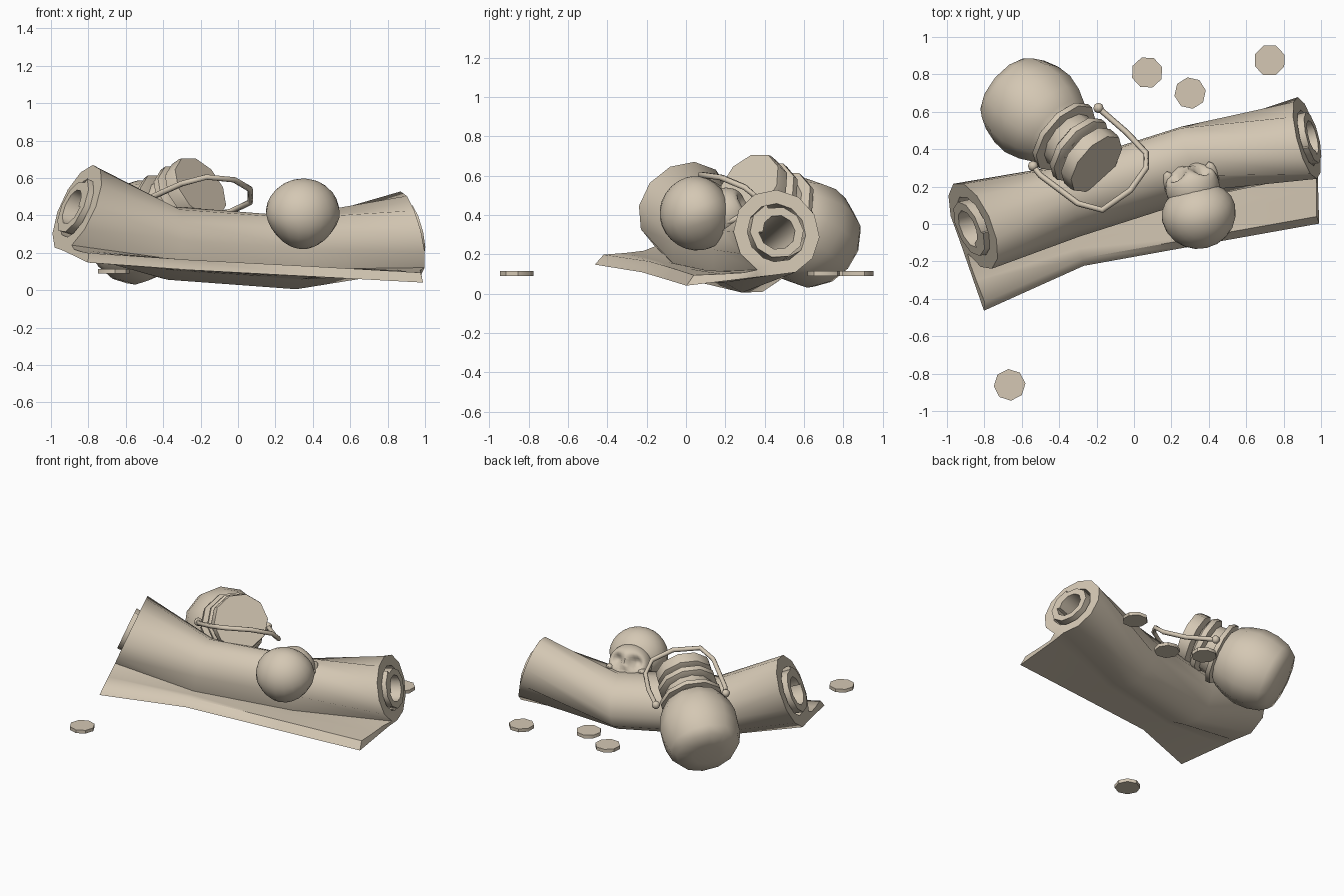
import bpy
import bmesh
from math import sin, cos, pi, radians, exp
from mathutils import Vector, Matrix

if "Cube" in bpy.data.objects:
    bpy.data.objects.remove(bpy.data.objects["Cube"])

# One shared colour
clay = bpy.data.materials.new("beige clay")
clay.use_nodes = True
COLOUR = (0.66, 0.575, 0.455, 1)
clay.diffuse_color = COLOUR
clay.node_tree.nodes["Principled BSDF"].inputs["Base Color"].default_value = COLOUR


def finish(name, bm, matrix=Matrix(), angle=45):
    bmesh.ops.recalc_face_normals(bm, faces=bm.faces)
    mesh = bpy.data.meshes.new(name)
    bm.to_mesh(mesh)
    bm.free()
    mesh.transform(matrix)
    mesh.materials.append(clay)
    mesh.shade_smooth()
    mesh.set_sharp_from_angle(angle=radians(angle))
    ob = bpy.data.objects.new(name, mesh)
    bpy.context.collection.objects.link(ob)


def skin(bm, rings):
    """Join closed rings of vertices with quads."""
    for a, b in zip(rings, rings[1:]):
        for i in range(len(a)):
            j = (i + 1) % len(a)
            bm.faces.new((a[i], a[j], b[j], b[i]))


def bridge(bm, a, b):
    """Fill between two open rows of vertices."""
    for i in range(len(a) - 1):
        bm.faces.new((a[i], a[i + 1], b[i + 1], b[i]))


def lathe(name, profile, sides, matrix, angle=45):
    """Spin (radius, height) pairs round z and close both ends."""
    bm = bmesh.new()
    rings = [[bm.verts.new((r * cos(2 * pi * i / sides), r * sin(2 * pi * i / sides), z))
              for i in range(sides)] for r, z in profile]
    skin(bm, rings)
    bm.faces.new(rings[0])
    bm.faces.new(rings[-1])
    finish(name, bm, matrix, angle)


def polar(r, degrees):
    a = radians(degrees)
    return Vector((-sin(a), -cos(a))) * r


# Scroll sections: centre, heading, tilt, radius, sheet reach, sheet drop, sheet slip, join angle, join flare
SECTIONS = [
    ((-0.86, -0.01, 0.44), 23, 23, 0.25, 0.42, -0.29, 0, 30, 1.0),
    ((-0.36, 0.12, 0.25), 18, 8, 0.20, 0.335, -0.115, 0, 64, 1.08),
    ((0.30, 0.33, 0.20), 14, 0, 0.20, 0.425, -0.10, 0, 66, 1.08),
    ((0.925, 0.46, 0.31), 14, -14, 0.225, 0.44, -0.25, 0.25, 30, 1.0),
]
SHEET, TURNS = 0.055, 11


def placer(section, push=0):
    """Return a function that puts a 2D section point into space."""
    centre, turn, tilt = Vector(section[0]), radians(section[1]), radians(section[2])
    along = Vector((cos(turn), sin(turn), 0))
    u = Vector((sin(turn), -cos(turn), 0))
    v = Vector((0, 0, cos(tilt))) + along * sin(tilt)
    centre += v.cross(u) * push
    return lambda p, slip=0: centre + u * p.x + v * p.y - along * slip * p.x


# Outer roll with the loose sheet flowing out of its front
bm = bmesh.new()
outlines, tunnels = [], []
for k, section in enumerate(SECTIONS):
    r, edge, drop, slip, join, flare = section[3:]
    place = placer(section)
    angles = [22 - join + i * 338 / TURNS for i in range(TURNS + 1)]
    angles = [a + (360 - join - angles[-1]) for a in angles]
    roll = [polar(r, a) for a in angles]
    roll[-1] = roll[-1] * flare
    rim_top, rim_low = Vector((edge - 0.02, drop + SHEET / 2)), Vector((edge + 0.02, drop - SHEET / 2))
    tops, lows = [], []
    for f in (0.2, 0.55, 1):
        tops.append(Vector((roll[-1].x + f * (rim_top.x - roll[-1].x),
                            roll[-1].y + f ** 0.4 * (rim_top.y - roll[-1].y))))
        lows.append(roll[0].lerp(rim_low, f))
    roll, tops, lows = ([bm.verts.new(place(p, s)) for p in row]
                        for row, s in ((roll, 0), (tops, slip), (lows, slip)))
    tunnel = [bm.verts.new(place(polar(r * 0.68, a))) for a in angles]
    if k in (0, len(SECTIONS) - 1):
        bridge(bm, roll, tunnel)
        bm.faces.new((roll[-1], roll[0], tunnel[0], tunnel[-1]))
        bridge(bm, [roll[-1]] + tops, [roll[0]] + lows)
    outlines.append(roll + tops + lows[::-1])
    tunnels.append(tunnel)
skin(bm, outlines)
skin(bm, tunnels)
finish("scroll_sheet", bm, angle=52)

# Inner curl of the roll, standing out at both ends
bm = bmesh.new()
rings = []
for section, push in zip(SECTIONS, (-0.03, 0, 0, 0.03)):
    r, place = section[3], placer(section, push)
    curl = [(36 * i + 200, r * (0.67 - 0.01 * i)) for i in range(13)]
    outer = [bm.verts.new(place(polar(q, a))) for a, q in curl]
    inner = [bm.verts.new(place(polar(q - 0.2 * r, a))) for a, q in curl]
    if push:
        bridge(bm, outer, inner)
    rings.append(outer + inner[::-1])
skin(bm, rings)
finish("scroll_core", bm)

# Jar leaning on the scroll, heights measured back from its mouth
axis = Vector((0.67, -0.57, 0.475)).normalized()
jar_frame = Matrix.Translation((-0.2, 0.32, 0.55)) @ axis.to_track_quat('Z', 'Y').to_matrix().to_4x4()
lathe("jar_body", [(0.16, -0.10), (0.165, -0.27), (0.21, -0.305), (0.245, -0.38), (0.268, -0.47),
                   (0.264, -0.56), (0.24, -0.65), (0.205, -0.70), (0.1, -0.72)], 12, jar_frame, 65)
lathe("jar_lid", [(0.185, 0), (0.19, -0.02), (0.19, -0.075), (0.16, -0.09)], 10, jar_frame)
lathe("jar_collar", [(0.165, -0.10), (0.20, -0.12), (0.20, -0.155), (0.165, -0.175)], 10, jar_frame)
lathe("jar_wire_band", [(0.165, -0.235), (0.215, -0.245), (0.215, -0.275), (0.165, -0.285)], 10, jar_frame)


def ball(bm, centre, radii, segs, rings):
    made = bmesh.ops.create_uvsphere(bm, u_segments=segs, v_segments=rings, radius=1)["verts"]
    for p in made:
        p.co = Vector(centre) + Vector([a * b for a, b in zip(p.co, radii)])
    return made


# Jar handle with a pivot knob at each end
bail = [(-0.54, 0.31, 0.46), (-0.50, 0.26, 0.48), (-0.30, 0.11, 0.57), (-0.17, 0.075, 0.605),
        (-0.02, 0.18, 0.59), (0.065, 0.30, 0.54), (0.065, 0.38, 0.47), (-0.04, 0.49, 0.42),
        (-0.19, 0.62, 0.40)]
bm = bmesh.new()
rings = []
for i, p in enumerate(bail):
    ahead = Vector(bail[min(i + 1, len(bail) - 1)]) - Vector(bail[max(i - 1, 0)])
    side = ahead.cross(Vector((0, 0, 1))).normalized()
    up = side.cross(ahead).normalized()
    rings.append([bm.verts.new(Vector(p) + 0.016 * (side * cos(k * pi / 3) + up * sin(k * pi / 3)))
                  for k in range(6)])
skin(bm, rings)
bm.faces.new(rings[0])
bm.faces.new(rings[-1])
finish("jar_handle", bm, angle=65)
for name, p in (("right_handle_knob", bail[0]), ("left_handle_knob", bail[-1])):
    bm = bmesh.new()
    ball(bm, p, (0.028, 0.028, 0.028), 8, 6)
    finish(name, bm, angle=60)

# Skull facing the back, tipped upward and turned a little to its side
skull_frame = (Matrix.Translation((0.345, 0.06, 0.41)) @ Matrix.Rotation(radians(13), 4, 'Z')
               @ Matrix.Rotation(radians(20), 4, 'X'))
bm = bmesh.new()
for p in ball(bm, (0, 0, 0), (0.2, 0.195, 0.19), 20, 14):
    if p.co.z < 0:
        p.co.x *= 1 + p.co.z
    if p.co.y > 0:
        p.co.y *= 0.85
finish("skull_cranium", bm, skull_frame, 60)

bm = bmesh.new()
dents = [((-0.068, 0.255, -0.03), 0.045, 0.08), ((0.068, 0.255, -0.03), 0.045, 0.08),
         ((0, 0.28, -0.10), 0.028, 0.06)]
for p in ball(bm, (0, 0.13, -0.05), (0.145, 0.14, 0.13), 32, 24):
    sink = sum(depth * exp(-((p.co - Vector(spot)).length / width) ** 2) for spot, width, depth in dents)
    if p.co.y > 0.1:
        p.co.y -= sink
finish("skull_face", bm, skull_frame, 60)

jaw = skull_frame @ Matrix.Translation((0, 0.185, -0.165))
lathe("skull_upper_jaw", [(0.06, -0.04), (0.085, -0.03), (0.09, 0.02), (0.07, 0.05)], 12, jaw)
for side, name in ((-1, "skull_left_cheek"), (1, "skull_right_cheek")):
    bm = bmesh.new()
    ball(bm, (side * 0.115, 0.16, -0.085), (0.035, 0.08, 0.025), 10, 8)
    finish(name, bm, skull_frame, 60)

# Loose coins
for i, (x, y, turn) in enumerate([(0.07, 0.81, 20), (0.30, 0.70, 10), (0.725, 0.875, 22), (-0.665, -0.86, 5)]):
    frame = Matrix.Translation((x, y, 0.09)) @ Matrix.Rotation(radians(turn), 4, 'Z')
    lathe("coin_%d" % (i + 1), [(0.085, 0), (0.085, 0.024)], 8, frame)
